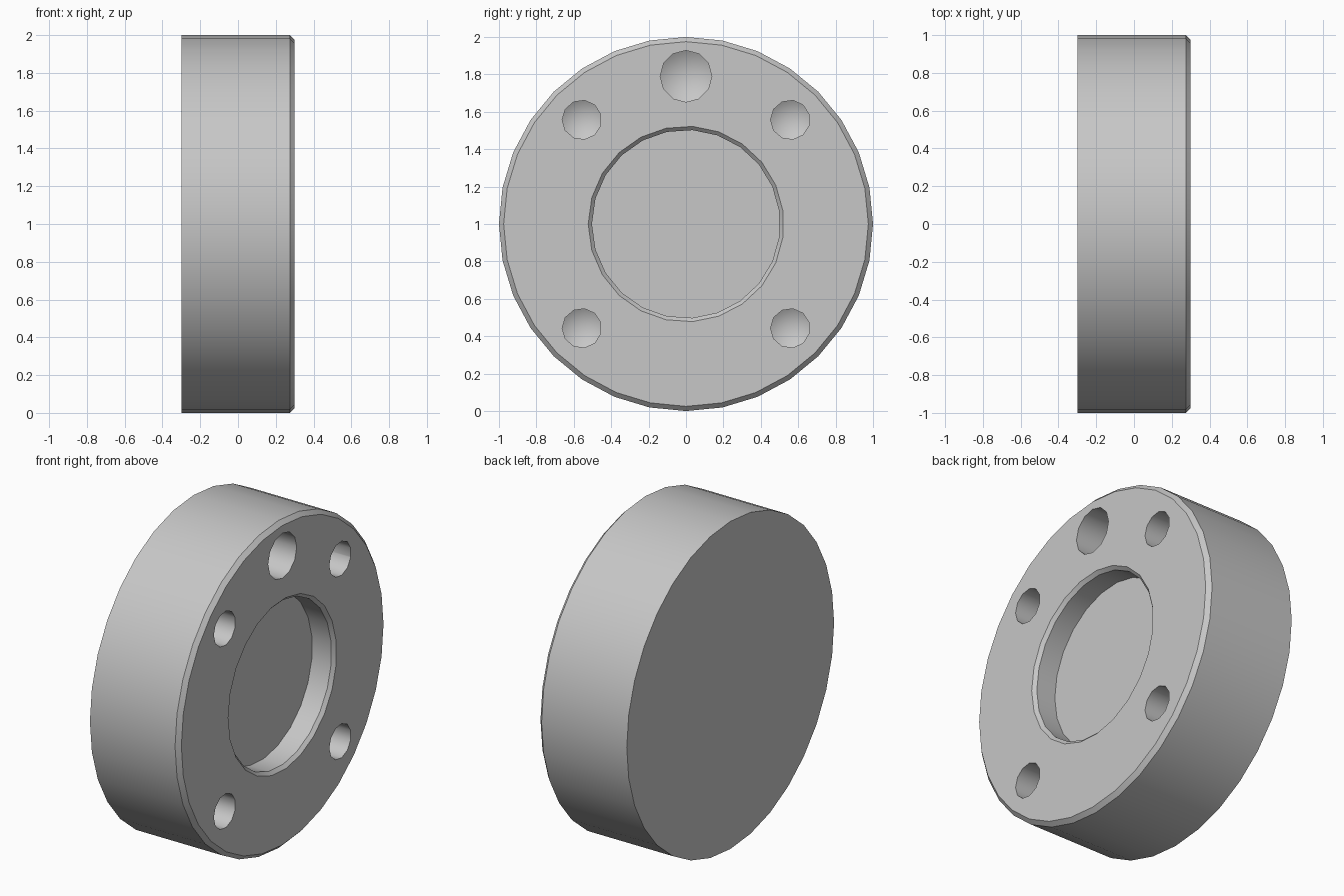
import bpy, bmesh, math

if "Cube" in bpy.data.objects:
    bpy.data.objects.remove(bpy.data.objects["Cube"])

steel = bpy.data.materials.new("light_grey")
steel.diffuse_color = (0.57, 0.57, 0.57, 1)
steel.use_nodes = True
steel.node_tree.nodes["Principled BSDF"].inputs["Base Color"].default_value = steel.diffuse_color


def turned(name, profile, sides, cy=0.0, cz=1.0):
    """Closed solid turned about an axis along x; profile is (x, radius) pairs."""
    bm = bmesh.new()
    rings = []
    for x, r in profile:
        if r == 0:
            rings.append([bm.verts.new((x, cy, cz))] * sides)
            continue
        angles = [math.pi + 2 * math.pi * i / sides for i in range(sides)]
        rings.append([bm.verts.new((x, cy + r * math.cos(a), cz + r * math.sin(a)))
                      for a in angles])
    for a, b in zip(rings, rings[1:]):
        for i in range(sides):
            j = (i + 1) % sides
            corners = dict.fromkeys((a[i], a[j], b[j], b[i]))
            bm.faces.new(list(corners))
    for ring in (rings[0], rings[-1]):
        if ring[0] is not ring[1]:
            bm.faces.new(ring)
    bmesh.ops.recalc_face_normals(bm, faces=bm.faces[:])
    mesh = bpy.data.meshes.new(name)
    bm.to_mesh(mesh)
    bm.free()
    mesh.materials.append(steel)
    obj = bpy.data.objects.new(name, mesh)
    bpy.context.collection.objects.link(obj)
    return obj


def drill(name, y, z, r, depth, sides):
    """Blind hole cutter with a pointed drill tip."""
    end = 0.3 - depth
    return turned(name, [(0.35, r), (end, r), (end - r / math.tan(math.radians(59)), 0)],
                  sides, y, z)


# Thick disc with a chamfered front rim
disc = turned("flange_disc", [(-0.3, 1), (0.275, 1), (0.3, 0.975)], 32)

# Central chamfered recess, one large hole, four small holes
cutters = [turned("recess_cutter", [(0.35, 0.573), (0.28, 0.503), (0.15, 0.503)], 23),
           drill("large_hole_cutter", 0, 1.79, 0.138, 0.36, 12)]
for sy in (-1, 1):
    for sz in (-1, 1):
        cutters.append(drill("small_hole_cutter", 0.557 * sy, 1 + 0.557 * sz,
                             0.105, 0.36, 11))

bpy.context.view_layer.objects.active = disc
disc.select_set(True)
for cutter in cutters:
    mod = disc.modifiers.new("cut", 'BOOLEAN')
    mod.operation = 'DIFFERENCE'
    mod.solver = 'EXACT'
    mod.object = cutter
    bpy.ops.object.modifier_apply(modifier=mod.name)
    bpy.data.objects.remove(cutter, do_unlink=True)

# Smooth round walls, crisp chamfers
bpy.ops.object.shade_smooth_by_angle(angle=math.radians(40))
